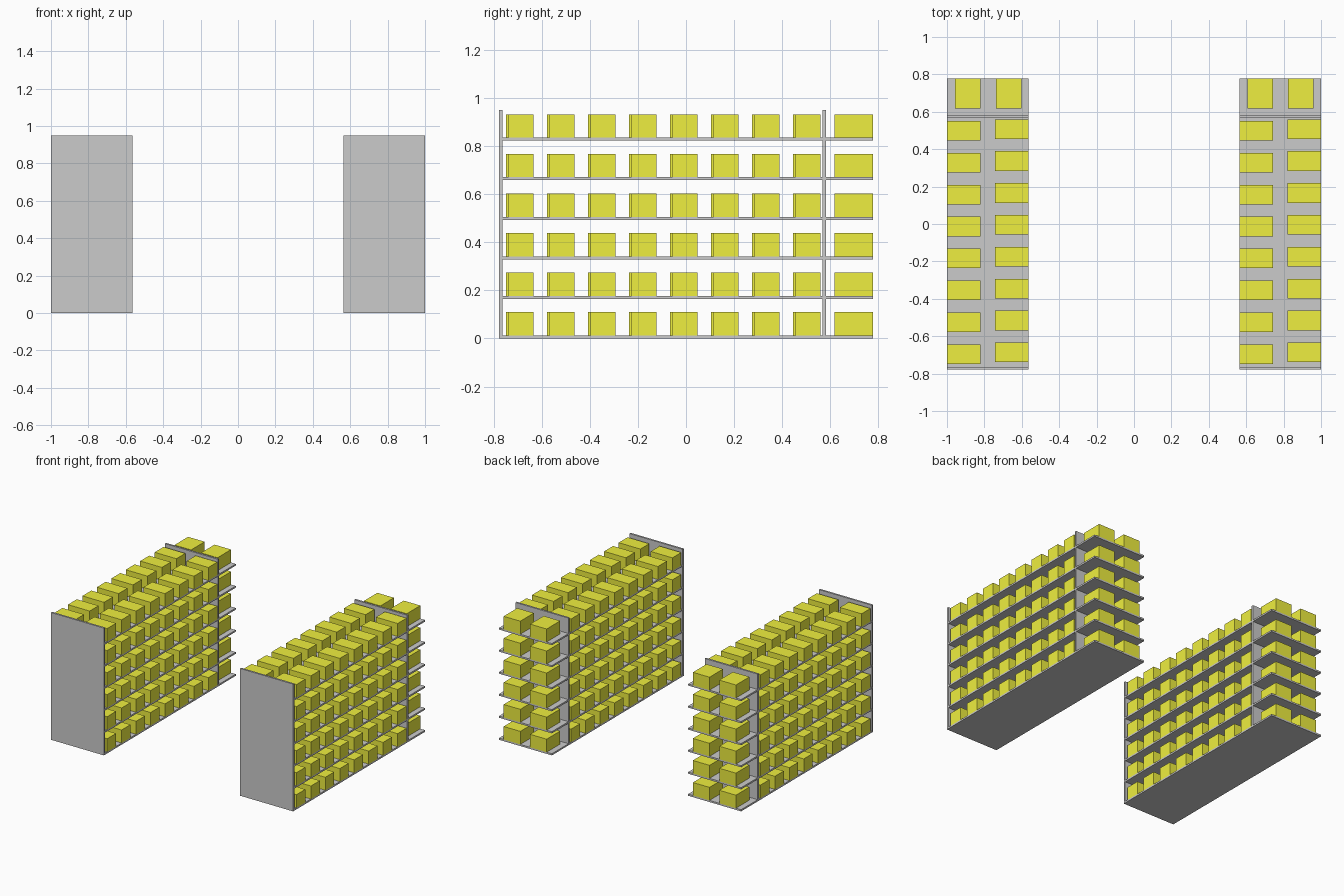
import bpy, bmesh
from mathutils import Matrix, Vector

if "Cube" in bpy.data.objects:
    bpy.data.objects.remove(bpy.data.objects["Cube"])

yellow = bpy.data.materials.new("carton_yellow")
yellow.diffuse_color = (0.86, 0.86, 0.05, 1)
yellow.use_nodes = True
yellow.node_tree.nodes["Principled BSDF"].inputs["Base Color"].default_value = yellow.diffuse_color

LEVELS, PITCH, T = 6, 0.1645, 0.0125     # shelf count, spacing, board thickness
W, Y0, Y1, H = 0.437, -0.778, 0.778, 0.95
BOX_H = 0.097


def boxes_object(name, boxes, x, mat=None):
    """One object from (x0, x1, y0, y1, z0, z1) boxes, shifted by x."""
    bm = bmesh.new()
    for x0, x1, y0, y1, z0, z1 in boxes:
        size = Vector((x1 - x0, y1 - y0, z1 - z0))
        centre = Vector((x0 + x1, y0 + y1, z0 + z1)) / 2
        bmesh.ops.create_cube(bm, size=1, matrix=Matrix.Translation(centre) @ Matrix.Diagonal(size).to_4x4())
    mesh = bpy.data.meshes.new(name)
    bm.to_mesh(mesh)
    bm.free()
    if mat:
        mesh.materials.append(mat)
    obj = bpy.data.objects.new(name, mesh)
    obj.location.x = x
    bpy.context.collection.objects.link(obj)


for side, x in (("left", -1.0), ("right", 1.0 - W)):
    # Full-height uprights at the front end and near the back
    boxes_object(side + "_front_panel", [(0, W, Y0, Y0 + 0.014, 0, H)], x)
    boxes_object(side + "_back_panel", [(0, W, 0.568, 0.582, 0, H)], x)

    shelves, aisle, ends = [], [], []
    for k in range(LEVELS):
        z = k * PITCH
        top = z + T
        shelves.append((0, W, Y0, Y1, z, top))
        # Cartons facing each side, the two rows slightly staggered
        for i in range(8):
            y = -0.748 + i * 0.1705
            aisle.append((0, 0.179, y, y + 0.105, top, top + BOX_H))
            aisle.append((W - 0.179, W, y + 0.009, y + 0.114, top, top + BOX_H))
        # Two cartons on the projecting back end
        for bx in (0.043, 0.261):
            ends.append((bx, bx + 0.137, 0.618, Y1, top, top + BOX_H))
    boxes_object(side + "_shelves", shelves, x)
    boxes_object(side + "_side_cartons", aisle, x, yellow)
    boxes_object(side + "_end_cartons", ends, x, yellow)
